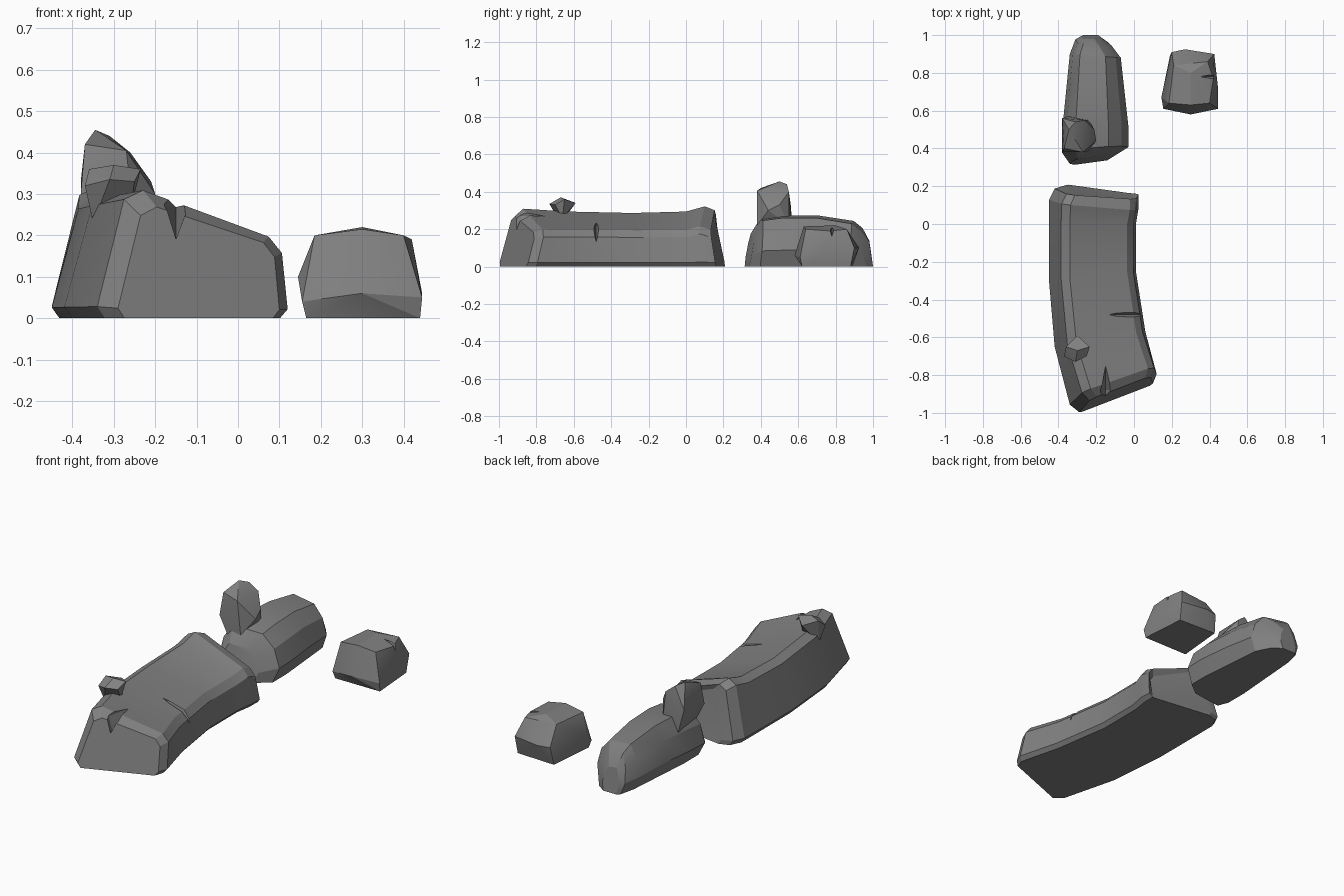
import bpy, bmesh, math
from mathutils import Vector

cube = bpy.data.objects.get("Cube")
if cube:
    bpy.data.objects.remove(cube, do_unlink=True)

stone = bpy.data.materials.new("stone grey")
stone.use_nodes = True
GREY = (0.22, 0.22, 0.22, 1)
stone.diffuse_color = GREY
stone.node_tree.nodes["Principled BSDF"].inputs["Base Color"].default_value = GREY


def add_object(name, bm):
    """Turn a bmesh into a named stone object."""
    bmesh.ops.recalc_face_normals(bm, faces=bm.faces)
    mesh = bpy.data.meshes.new(name)
    bm.to_mesh(mesh)
    bm.free()
    obj = bpy.data.objects.new(name, mesh)
    bpy.context.collection.objects.link(obj)
    mesh.materials.append(stone)
    return obj


def loft(name, section, stations):
    """Sweep a section of (across, height fraction) through the stations.
    Station: left x, y, right x, y, left height, right height, lean in y."""
    bm = bmesh.new()
    rings = []
    for lx, ly, rx, ry, left_top, right_top, lean in stations:
        ring = []
        for across, fraction in section:
            z = fraction * (left_top + (right_top - left_top) * across)
            x = lx + (rx - lx) * across
            y = ly + (ry - ly) * across + lean * fraction
            ring.append(bm.verts.new((x, y, z)))
        rings.append(ring)
    count = len(section)
    for a, b in zip(rings, rings[1:]):
        for i in range(count):
            j = (i + 1) % count
            bm.faces.new((a[i], a[j], b[j], b[i]))
    bm.faces.new(rings[0])
    bm.faces.new(rings[-1])
    return add_object(name, bm)


def chunk(name, points):
    """Faceted stone: the convex hull of a few corner points."""
    bm = bmesh.new()
    for p in points:
        bm.verts.new(p)
    hull = bmesh.ops.convex_hull(bm, input=bm.verts)
    loose = [v for v in hull["geom_interior"] if isinstance(v, bmesh.types.BMVert)]
    bmesh.ops.delete(bm, geom=loose, context="VERTS")
    bmesh.ops.dissolve_limit(bm, angle_limit=math.radians(6),
                             verts=bm.verts, edges=bm.edges)
    return add_object(name, bm)


def notch(target, name, centre, half_size):
    """Chip a crack out of a stone with a diamond shaped cutter."""
    c = Vector(centre)
    corners = []
    for axis in range(3):
        for sign in (-1, 1):
            offset = Vector()
            offset[axis] = sign * half_size[axis]
            corners.append(c + offset)
    cutter = chunk(name, corners)
    cutter.hide_render = True
    cutter.hide_set(True)
    cutter.display_type = "WIRE"
    mod = target.modifiers.new(name, "BOOLEAN")
    mod.operation = "DIFFERENCE"
    mod.solver = "EXACT"
    mod.object = cutter


# Long curved ridge, high on its left edge and sloping to the right
slab_section = [(.04, 0), (0, .08), (.14, .88), (.24, 1),
                (.9, 1), (.97, .85), (1, .12), (.96, 0)]
long_rock = loft("long_rock", slab_section, [
    (-.29, -1, .1, -.85, .3, .17, .05),
    (-.34, -.96, .12, -.8, .35, .18, .05),
    (-.42, -.65, .06, -.57, .33, .18, 0),
    (-.45, -.3, .01, -.25, .32, .18, 0),
    (-.45, 0, .01, 0, .33, .18, 0),
    (-.45, .13, .025, .09, .36, .2, -.02),
    (-.42, .19, .025, .16, .34, .18, -.03),
    (-.36, .21, 0, .16, .3, .15, -.05),
])
notch(long_rock, "front_crack_cutter", (-.15, -.88, .27), (.03, .13, .1))
notch(long_rock, "side_crack_cutter", (.04, -.48, .22), (.2, .025, .09))

# Rounded rock behind it
round_section = [(.12, 0), (0, .3), (.06, .7), (.2, 1),
                 (.7, 1), (.9, .75), (1, .35), (.9, 0)]
rear_rock = loft("rear_rock", round_section, [
    (-.34, .31, -.12, .34, .18, .16, .03),
    (-.38, .37, -.03, .4, .26, .24, .02),
    (-.38, .5, -.03, .52, .28, .25, 0),
    (-.36, .7, -.05, .7, .28, .25, 0),
    (-.34, .9, -.07, .88, .25, .22, 0),
    (-.31, .99, -.12, .96, .21, .19, -.04),
    (-.28, 1, -.18, 1, .14, .13, -.02),
])

# Upright shard leaning on the rear rock
chunk("upright_shard", [
    (-.345, .5, .455), (-.31, .54, .44), (-.37, .4, .42), (-.27, .38, .405),
    (-.26, .55, .4), (-.21, .5, .33), (-.2, .44, .3), (-.38, .38, .3),
    (-.38, .56, .33), (-.35, .57, .2), (-.24, .55, .22), (-.33, .38, .2),
    (-.25, .38, .22),
])

# Small gem shaped stone sitting on the ridge
chunk("small_stone", [
    (-.3, -.67, .37), (-.36, -.65, .36), (-.235, -.65, .36), (-.3, -.59, .34),
    (-.31, -.73, .335), (-.25, -.7, .33), (-.37, -.7, .32), (-.35, -.67, .23),
    (-.26, -.66, .26),
])

# Separate boulder on the left
boulder = chunk("boulder", [
    (.165, .62, 0), (.44, .62, 0), (.42, .88, 0), (.19, .89, 0),
    (.145, .67, .1), (.155, .61, .04), (.3, .58, .06), (.445, .61, .05),
    (.445, .72, .06), (.425, .9, .1), (.2, .91, .1), (.27, .925, .1),
    (.185, .64, .2), (.3, .63, .215), (.4, .64, .2), (.42, .77, .19),
    (.39, .86, .2), (.3, .8, .22), (.21, .84, .2),
])
notch(boulder, "boulder_crack_cutter", (.42, .78, .2), (.08, .012, .04))

# Keep the broken edges crisp, soften the gentle ones
for obj in list(bpy.context.collection.objects):
    if obj.type == "MESH" and stone.name in obj.data.materials and not obj.hide_render:
        bpy.ops.object.select_all(action="DESELECT")
        obj.select_set(True)
        bpy.context.view_layer.objects.active = obj
        bpy.ops.object.shade_smooth_by_angle(angle=math.radians(20))
